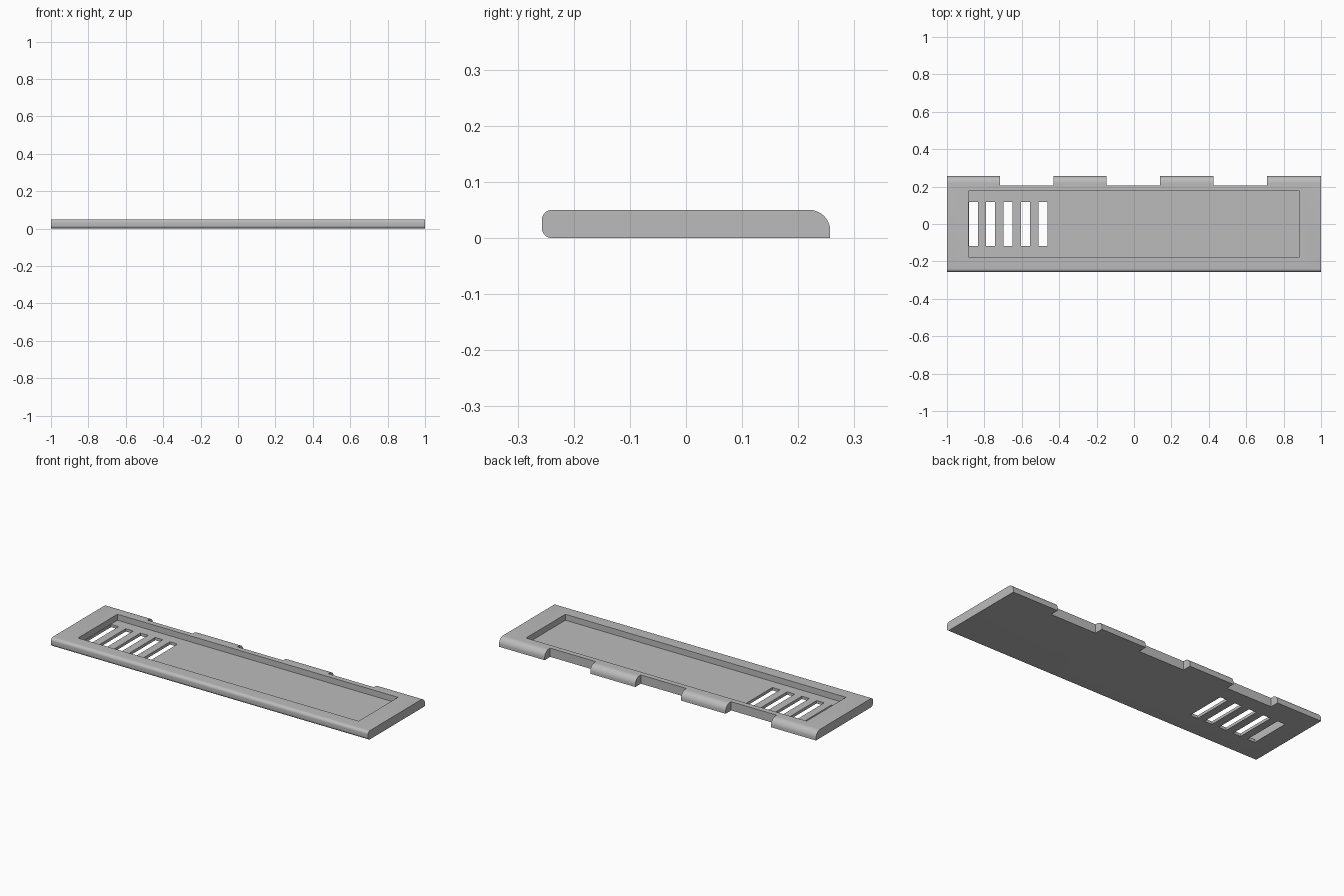
import bpy, bmesh, math

if "Cube" in bpy.data.objects:
    bpy.data.objects.remove(bpy.data.objects["Cube"])

HALF_X, HALF_Y, HEIGHT = 1.0, 0.257, 0.05
FRONT_R, BACK_R = 0.018, 0.037
FLOOR_Z = 0.016

grey = bpy.data.materials.new("plain grey")
grey.use_nodes = True
colour = (0.5, 0.5, 0.5, 1)
grey.diffuse_color = colour
grey.node_tree.nodes["Principled BSDF"].inputs["Base Color"].default_value = colour


def arc(cy, cz, r, start, end, steps=10):
    angles = [math.radians(start + (end - start) * i / steps) for i in range(steps + 1)]
    return [(cy + r * math.cos(a), cz + r * math.sin(a)) for a in angles]


def make_object(name, bm):
    bmesh.ops.recalc_face_normals(bm, faces=bm.faces)
    mesh = bpy.data.meshes.new(name)
    bm.to_mesh(mesh)
    bm.free()
    obj = bpy.data.objects.new(name, mesh)
    bpy.context.collection.objects.link(obj)
    mesh.materials.append(grey)
    return obj


def cut_box(target, x0, x1, y0, y1, z0, z1):
    bm = bmesh.new()
    bmesh.ops.create_cube(bm, size=1)
    for v in bm.verts:
        v.co.x = x0 if v.co.x < 0 else x1
        v.co.y = y0 if v.co.y < 0 else y1
        v.co.z = z0 if v.co.z < 0 else z1
    cutter = make_object("cutter", bm)
    cutter.hide_render = True
    mod = target.modifiers.new("cut", "BOOLEAN")
    mod.operation = "DIFFERENCE"
    mod.solver = "EXACT"
    mod.object = cutter
    bpy.ops.object.modifier_apply(modifier=mod.name)
    bpy.data.objects.remove(cutter)


# Panel: side profile with rounded front edge and quarter-round back, swept along x
profile = [(HALF_Y, 0)]
profile += arc(HALF_Y - BACK_R, HEIGHT - BACK_R, BACK_R, 0, 90)
profile += arc(-HALF_Y + FRONT_R, HEIGHT - FRONT_R, FRONT_R, 90, 180)
profile += arc(-HALF_Y + FRONT_R, FRONT_R, FRONT_R, 180, 270)
bm = bmesh.new()
end = bm.faces.new([bm.verts.new((-HALF_X, y, z)) for y, z in profile])
swept = bmesh.ops.extrude_face_region(bm, geom=[end])["geom"]
bmesh.ops.translate(bm, vec=(2 * HALF_X, 0, 0),
                    verts=[g for g in swept if isinstance(g, bmesh.types.BMVert)])
panel = make_object("slotted_panel", bm)
bpy.context.view_layer.objects.active = panel
panel.select_set(True)

# Recessed tray
cut_box(panel, -0.885, 0.885, -0.177, 0.177, FLOOR_Z, 0.1)

# Notches between the back tabs
for x0, x1 in ((-0.717, -0.43), (-0.148, 0.14), (0.424, 0.712)):
    cut_box(panel, x0, x1, 0.207, 0.3, -0.1, 0.1)

# Row of through slots
for i in range(5):
    x = -0.883 + 0.093 * i
    cut_box(panel, x, x + 0.048, -0.117, 0.117, -0.1, 0.1)

bpy.ops.object.shade_smooth_by_angle(angle=math.radians(30))
